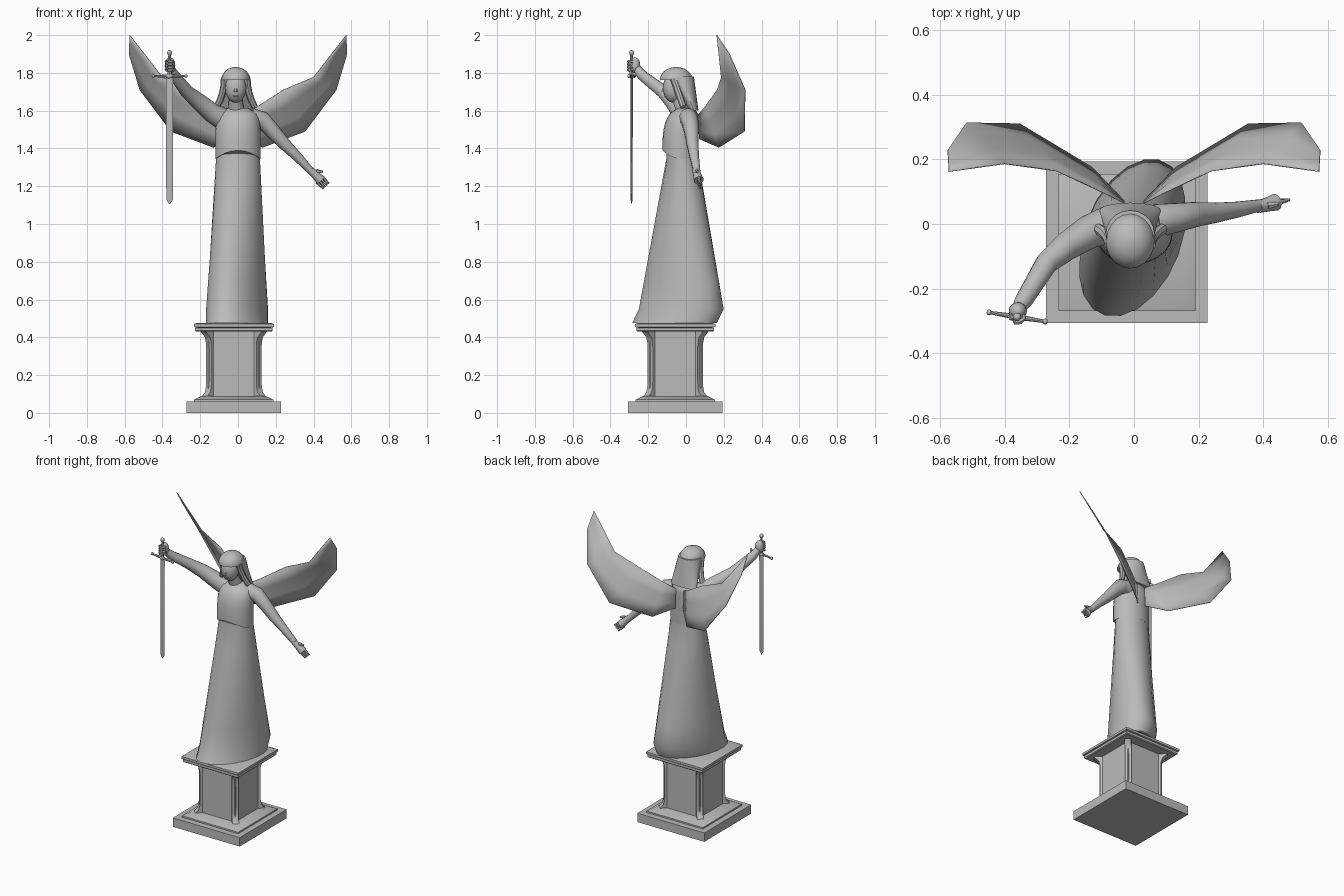
import bpy
import bmesh
from math import sin, cos, pi, radians, sqrt
from mathutils import Vector, Matrix

cube = bpy.data.objects.get("Cube")
if cube:
    bpy.data.objects.remove(cube, do_unlink=True)

grey = (0.5, 0.5, 0.5, 1)
stone = bpy.data.materials.new("grey stone")
stone.use_nodes = True
stone.diffuse_color = grey
stone.node_tree.nodes["Principled BSDF"].inputs["Base Color"].default_value = grey
parts = []


def finish(name, bm):
    bmesh.ops.recalc_face_normals(bm, faces=bm.faces)
    mesh = bpy.data.meshes.new(name)
    bm.to_mesh(mesh)
    bm.free()
    mesh.materials.append(stone)
    obj = bpy.data.objects.new(name, mesh)
    bpy.context.scene.collection.objects.link(obj)
    parts.append(obj)
    return obj


def loft(name, rings):
    """Skin equal-length rings of points and close both ends."""
    bm = bmesh.new()
    rows = [[bm.verts.new(point) for point in ring] for ring in rings]
    count = len(rows[0])
    for low, high in zip(rows, rows[1:]):
        for i in range(count):
            j = (i + 1) % count
            bm.faces.new((low[i], low[j], high[j], high[i]))
    bm.faces.new(rows[0])
    bm.faces.new(rows[-1])
    return finish(name, bm)


def oval(center, rx, ry, turn=0, sides=20):
    """Horizontal ellipse whose long axis may be turned, starting towards +x."""
    ring = []
    for i in range(sides):
        angle = 2 * pi * i / sides - turn
        offset = Vector((rx * cos(angle), ry * sin(angle), 0))
        ring.append(Vector(center) + Matrix.Rotation(turn, 3, "Z") @ offset)
    return ring


def tube(name, start_radius, end_radius, path, sides=10):
    """Round limb that tapers evenly along a path."""
    points = [Vector(p) for p in path]
    last = len(points) - 1
    rings = []
    for i, point in enumerate(points):
        tangent = (points[min(i + 1, last)] - points[max(i - 1, 0)]).normalized()
        across = tangent.orthogonal().normalized()
        if abs(tangent.y) < 0.9:
            across = tangent.cross(Vector((0, 1, 0))).normalized()
        up = tangent.cross(across)
        radius = start_radius + (end_radius - start_radius) * i / last
        angles = [2 * pi * k / sides for k in range(sides)]
        rings.append([point + (across * cos(a) + up * sin(a)) * radius for a in angles])
    return loft(name, rings)


def ball(name, center, radii):
    bm = bmesh.new()
    bmesh.ops.create_uvsphere(bm, u_segments=16, v_segments=10, radius=1)
    bmesh.ops.scale(bm, vec=Vector(radii), verts=bm.verts)
    bmesh.ops.translate(bm, vec=Vector(center), verts=bm.verts)
    return finish(name, bm)


# Pedestal: square mouldings around an off-centre axis
axis = Vector((-0.022, -0.057, 0))


def square_stack(name, profile):
    corners = ((1, 1), (-1, 1), (-1, -1), (1, -1))
    loft(name, [[axis + Vector((sx * half, sy * half, z)) for sx, sy in corners]
                for z, half in profile])


square_stack("plinth", [(0, 0.25), (0.06, 0.25)])
square_stack("plinth_moulding", [(0.06, 0.21), (0.07, 0.21), (0.09, 0.17)])
square_stack("shaft", [(0.08, 0.136), (0.44, 0.136)])
square_stack("cornice_lower", [(0.43, 0.2), (0.435, 0.205), (0.45, 0.205)])
square_stack("cornice_upper", [(0.45, 0.195), (0.455, 0.212), (0.47, 0.212), (0.477, 0.195)])

# Corner pilasters that flare at the head and the foot
strip = 0.02
for corner in range(4):
    turn = Matrix.Rotation(radians(45 + 90 * corner), 3, "Z")
    rings = []
    for step in range(13):
        t = step / 12
        half = 0.147 + 0.028 * abs(2 * t - 1) ** 8
        reach = half * sqrt(2) - strip
        outline = ((0.1, -strip), (reach, -strip), (reach, strip), (0.1, strip))
        rings.append([axis + turn @ Vector((out, side, 0.08 + 0.35 * t))
                      for out, side in outline])
    loft(f"pilaster_{corner + 1}", rings)

# Skirt: oval waist blending into a swept hem turned to one side
waist = oval((0, -0.02, 1.35), 0.116, 0.083)
hem = oval((-0.005, -0.025, 0.55), 0.24, 0.145, radians(66))
rings = [[point + Vector((0, 0, 0.06)) for point in waist]]
for step in range(7):
    rings.append([top.lerp(low, step / 6) for top, low in zip(waist, hem)])
rings.append([point + Vector((0, -0.035, -0.073)) for point in hem])
loft("skirt", rings)

# Bodice: full chest, rounded shoulders and a hem that rises at the front
rings = []
for step in range(11):
    t = step / 10
    center = (0, -0.03 * (1 - t ** 4), 1.345 + 0.27 * t)
    ring = oval(center, 0.05 + 0.07 * sqrt(1 - t ** 6), 0.04 + 0.055 * sqrt(1 - t ** 4))
    for point in ring:
        forward = max(0, (center[1] - point.y) / 0.095)
        point.z += 0.045 * forward ** 2 * max(0, 1 - 4 * t)
    rings.append(ring)
loft("bodice", rings)

# Neck, face and nose
head_x = -0.012
tube("neck", 0.045, 0.033, [(0, 0, 1.57), (head_x, -0.025, 1.63), (head_x, -0.05, 1.69)])
ball("face", (head_x, -0.068, 1.72), (0.056, 0.054, 0.078))
tube("nose", 0.004, 0.01, [(head_x, -0.115, 1.735), (head_x, -0.121, 1.698)], 6)
ball("lips", (head_x, -0.109, 1.677), (0.016, 0.006, 0.005))

# Hair: domed crown over the brow and a long fall behind
rings = []
for step in range(8):
    t = step / 7.1
    scale = sqrt(1 - t * t)
    rings.append(oval((head_x, -0.052, 1.762 + 0.07 * t), 0.076 * scale, 0.086 * scale))
loft("hair_crown", rings)
rings = []
for step in range(6):
    t = step / 5
    center = (head_x, -0.03 + 0.072 * t, 1.78 - 0.18 * t)
    rings.append(oval(center, 0.075 + 0.02 * t, 0.072 - 0.048 * t))
loft("hair_fall", rings)
for side, label in ((1, "left"), (-1, "right")):
    lock = [(head_x + side * (0.06 + 0.04 * t * t), -0.065 + 0.05 * t, 1.77 - 0.15 * t)
            for t in (0, 0.25, 0.5, 0.75, 1)]
    tube(f"{label}_hair_lock", 0.019, 0.017, lock, 8)

# Right arm raised forward, left arm lowered to the side
tube("right_arm", 0.06, 0.02, [(-0.07, 0, 1.55), (-0.14, -0.025, 1.59), (-0.21, -0.07, 1.65),
                               (-0.27, -0.12, 1.7), (-0.34, -0.235, 1.79),
                               (-0.36, -0.265, 1.83)])
tube("left_arm", 0.054, 0.018, [(0.07, 0.01, 1.56), (0.13, 0.02, 1.55), (0.19, 0.03, 1.485),
                                (0.25, 0.035, 1.42), (0.32, 0.045, 1.35), (0.4, 0.06, 1.265)])

# Right hand: palm with fingers curled around the grip
hold = Vector((-0.362, -0.288, 0))
ball("right_palm", (-0.36, -0.27, 1.84), (0.028, 0.028, 0.042))
for finger in range(4):
    height = 1.815 + 0.015 * finger
    angles = [radians(40 - 50 * k) for k in range(6)]
    curl = [hold + Vector((0.02 * cos(a), 0.018 * sin(a), height)) for a in angles]
    tube(f"right_finger_{finger + 1}", 0.009, 0.008, curl, 6)

# Left hand: open palm, four fingers and a thumb
palm = Vector((0.42, 0.062, 1.25))
pointing = Vector((0.036, 0.01, -0.036))
spread = Vector((-0.013, 0, -0.012))
tube("left_palm", 0.019, 0.027, [palm - pointing, palm, palm + pointing / 2])
for finger in range(4):
    root = palm + pointing / 3 - spread + spread * finger * 0.75
    tube(f"left_finger_{finger + 1}", 0.009, 0.005, [root, root + pointing], 6)
tube("left_thumb", 0.012, 0.006, [palm - pointing / 2 - spread, palm - spread * 2.2], 6)

# Sword held point down
along = Vector((0.987, -0.16, 0))
across = Vector((0.16, 0.987, 0))
rings = []
for z, width in ((1.78, 0.019), (1.13, 0.018), (1.105, 0.002)):
    middle = hold + Vector((0, 0, z))
    rings.append([middle + offset * width for offset in
                  (along, across / 3, -along, -across / 3)])
loft("blade", rings)
hilt = hold + Vector((0, 0, 1.783))
ball("guard_block", hilt, (0.02, 0.012, 0.013))
for side, label in ((1, "left"), (-1, "right")):
    end = hilt + along * side * 0.088
    tube(f"{label}_guard", 0.009, 0.005, [hilt, end], 8)
    ball(f"{label}_guard_tip", end, (0.008, 0.009, 0.01))
tube("grip", 0.011, 0.007, [hilt, hilt + Vector((0, 0, 0.115))], 8)
ball("pommel", hilt + Vector((0, 0, 0.123)), (0.013, 0.013, 0.015))

# Wings: thin swept sheets, mirrored
upper = [(0.03, 0.065, 1.58), (0.1, 0.1, 1.62), (0.24, 0.165, 1.71),
         (0.4, 0.187, 1.777), (0.573, 0.163, 2)]
lower = [(0.03, 0.07, 1.45), (0.13, 0.175, 1.405), (0.355, 0.31, 1.49),
         (0.52, 0.313, 1.71), (0.577, 0.23, 1.9)]
for side, label in ((1, "left"), (-1, "right")):
    bm = bmesh.new()
    mirror = Vector((side, 1, 1))
    rows = [[bm.verts.new(Vector(top).lerp(Vector(low), k / 3) * mirror) for k in range(4)]
            for top, low in zip(upper, lower)]
    for inner, outer in zip(rows, rows[1:]):
        for k in range(3):
            bm.faces.new((inner[k], inner[k + 1], outer[k + 1], outer[k]))
    wing = finish(f"{label}_wing", bm)
    thickness = wing.modifiers.new("thickness", "SOLIDIFY")
    thickness.thickness = 0.004
    thickness.offset = 0

# Smooth shading with crisp moulding edges
bpy.ops.object.select_all(action="DESELECT")
for obj in parts:
    obj.select_set(True)
bpy.context.view_layer.objects.active = parts[0]
bpy.ops.object.shade_smooth_by_angle(angle=radians(42))
